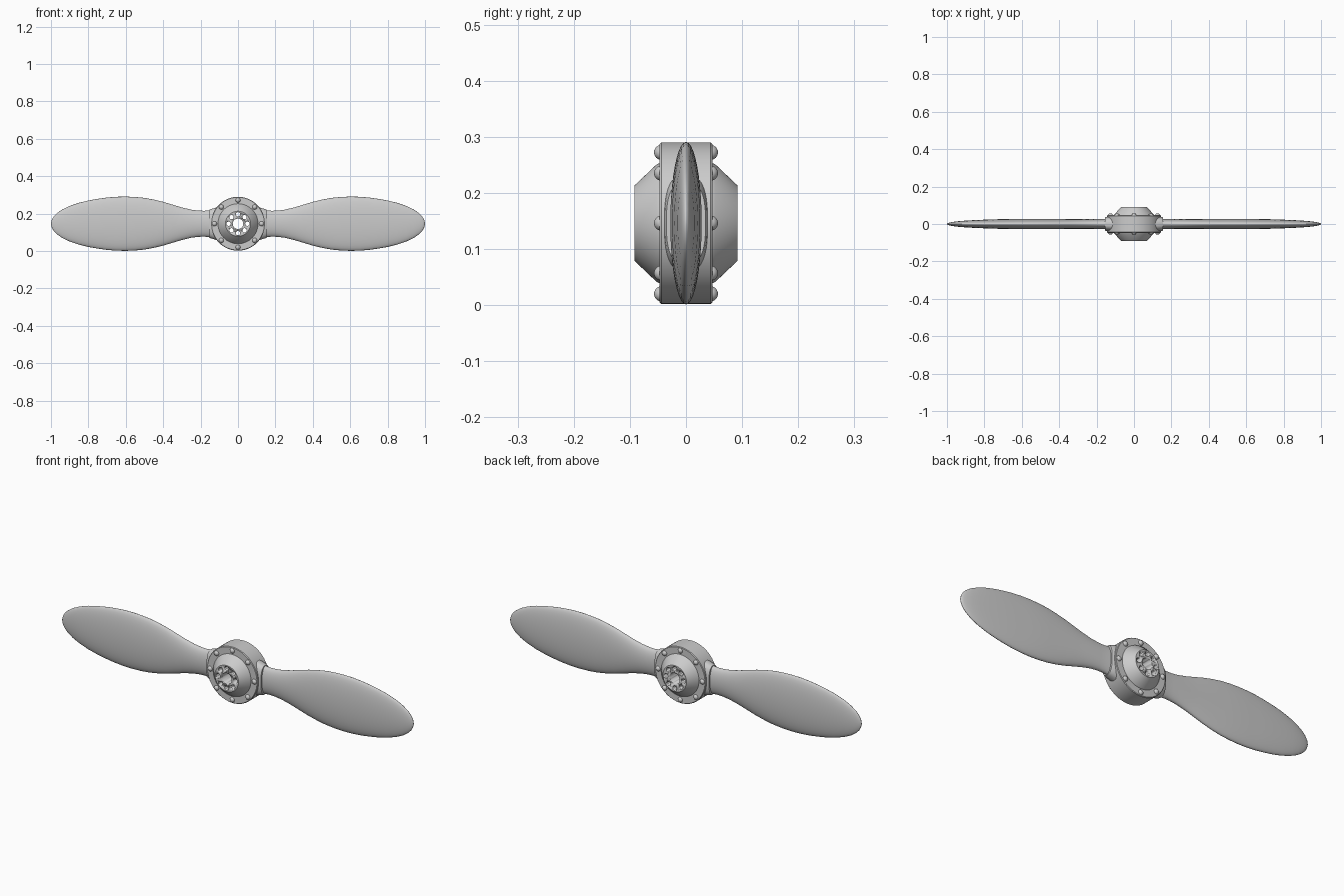
import bpy, bmesh, math
from mathutils import Matrix, Vector

if "Cube" in bpy.data.objects:
    bpy.data.objects.remove(bpy.data.objects["Cube"])

CZ = 0.146  # height of the shaft axis


def finish(name, bm, angle=35):
    bmesh.ops.remove_doubles(bm, verts=bm.verts, dist=1e-6)
    bmesh.ops.recalc_face_normals(bm, faces=bm.faces)
    me = bpy.data.meshes.new(name)
    bm.to_mesh(me)
    bm.free()
    ob = bpy.data.objects.new(name, me)
    bpy.context.collection.objects.link(ob)
    bpy.ops.object.select_all(action='DESELECT')
    ob.select_set(True)
    bpy.context.view_layer.objects.active = ob
    bpy.ops.object.shade_smooth_by_angle(angle=math.radians(angle))
    return ob


def loft(bm, rings):
    loops = [[bm.verts.new(p) for p in r] for r in rings]
    n = len(loops[0])
    for a, b in zip(loops, loops[1:]):
        for i in range(n):
            j = (i + 1) % n
            bm.faces.new((a[i], a[j], b[j], b[i]))
    bm.faces.new(loops[0])
    bm.faces.new(loops[-1])


def section(x, half_y, half_z, power=1.0, n=40):
    pts = []
    for i in range(n):
        t = math.tau * i / n
        c, s = math.cos(t), math.sin(t)
        pts.append((x, half_y * math.copysign(abs(c) ** power, c),
                    CZ + half_z * math.copysign(abs(s) ** power, s)))
    return pts


def circle(y, r, n=72):
    return [(r * math.cos(math.tau * i / n), y, CZ + r * math.sin(math.tau * i / n))
            for i in range(n)]


# Hub: drum with a truncated cone on each face
half = [(0.092, 0.067), (0.052, 0.105), (0.047, 0.107), (0.047, 0.141), (0.044, 0.144)]
profile = [(-y, r) for y, r in half] + [(y, r) for y, r in reversed(half)]
bm = bmesh.new()
loft(bm, [circle(y, r) for y, r in profile])
hub = finish("hub", bm)

# Shaft bore and ring of bolt holes
bm = bmesh.new()
holes = [(0, 0, 0.028)] + [(0.05 * math.cos(k * math.pi / 4), 0.05 * math.sin(k * math.pi / 4), 0.0115)
                           for k in range(8)]
for x, z, r in holes:
    bmesh.ops.create_cone(bm, cap_ends=True, segments=32, radius1=r, radius2=r, depth=0.4,
                          matrix=Matrix.Translation((x, 0, CZ + z)) @ Matrix.Rotation(math.pi / 2, 4, 'X'))
cutter = finish("hole_cutter", bm)
cutter.hide_render = True
cutter.hide_set(True)
mod = hub.modifiers.new("holes", 'BOOLEAN')
mod.operation = 'DIFFERENCE'
mod.solver = 'EXACT'
mod.object = cutter

# Domed rivets on both rims
bm = bmesh.new()
for side in (-1, 1):
    for k in range(8):
        a = k * math.pi / 4
        bmesh.ops.create_uvsphere(bm, u_segments=20, v_segments=12, radius=0.0135,
                                  matrix=Matrix.Translation((0.126 * math.cos(a), side * 0.0435,
                                                             CZ + 0.126 * math.sin(a))))
finish("rivets", bm)

# Blade outline: (distance from shaft, half width, half thickness)
stations = [(0.11, 0.078, 0.030), (0.15, 0.072, 0.028), (0.18, 0.069, 0.026), (0.21, 0.070, 0.026),
            (0.25, 0.075, 0.026), (0.30, 0.087, 0.026), (0.35, 0.102, 0.026), (0.40, 0.117, 0.027),
            (0.45, 0.129, 0.027), (0.50, 0.138, 0.028), (0.55, 0.143, 0.028), (0.60, 0.145, 0.028),
            (0.65, 0.144, 0.027), (0.70, 0.140, 0.026), (0.75, 0.133, 0.025), (0.80, 0.124, 0.023),
            (0.85, 0.112, 0.021), (0.90, 0.095, 0.018), (0.94, 0.076, 0.015), (0.97, 0.055, 0.011),
            (0.985, 0.039, 0.008), (0.995, 0.022, 0.005), (1.0, 0.004, 0.001)]

for name, side in (("left", -1), ("right", 1)):
    bm = bmesh.new()
    loft(bm, [section(side * x, t, w) for x, w, t in stations])
    finish(name + "_blade", bm, 60)
    # Socket that joins the blade to the drum
    bm = bmesh.new()
    loft(bm, [section(side * x, y, z, 0.75) for x, y, z in
              ((0.10, 0.043, 0.092), (0.125, 0.041, 0.084), (0.148, 0.038, 0.077),
               (0.155, 0.035, 0.074))])
    finish(name + "_socket", bm)
